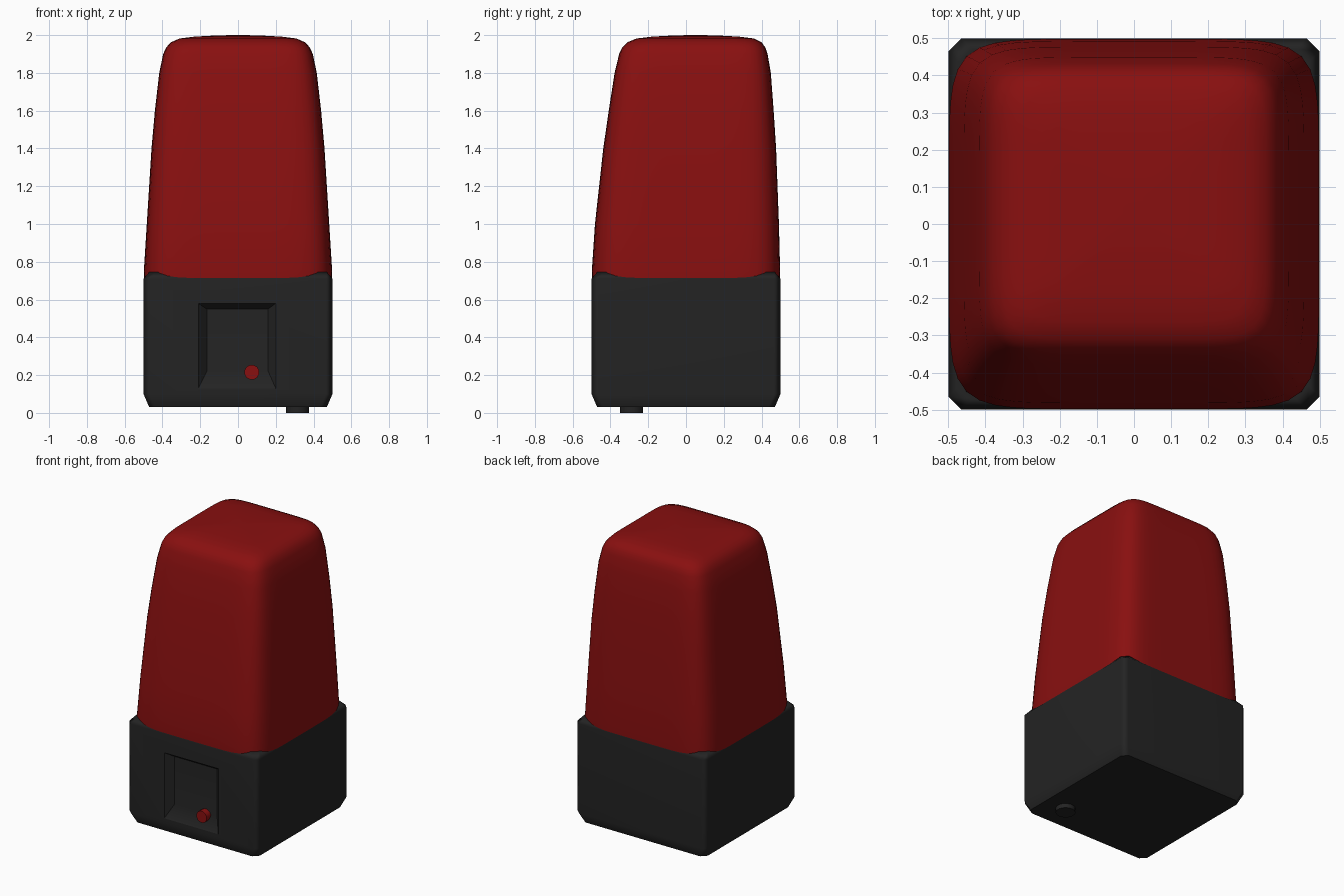
import bpy, bmesh, math

if "Cube" in bpy.data.objects:
    bpy.data.objects.remove(bpy.data.objects["Cube"])


def material(name, rgb):
    m = bpy.data.materials.new(name)
    m.diffuse_color = (*rgb, 1)
    m.use_nodes = True
    m.node_tree.nodes["Principled BSDF"].inputs["Base Color"].default_value = m.diffuse_color
    return m


RED = material("deep red", (0.25, 0.005, 0.005))
BLACK = material("charcoal black", (0.017, 0.017, 0.017))


def loft(name, rings, mat, angle):
    """Skin a stack of equal-length rings and cap both ends."""
    bm = bmesh.new()
    loops = [[bm.verts.new(p) for p in r] for r in rings]
    n = len(loops[0])
    for a, b in zip(loops, loops[1:]):
        for i in range(n):
            j = (i + 1) % n
            bm.faces.new((a[i], a[j], b[j], b[i]))
    bm.faces.new(loops[0][::-1])
    bm.faces.new(loops[-1])
    bmesh.ops.recalc_face_normals(bm, faces=bm.faces)
    me = bpy.data.meshes.new(name)
    bm.to_mesh(me)
    bm.free()
    ob = bpy.data.objects.new(name, me)
    bpy.context.collection.objects.link(ob)
    me.materials.append(mat)
    bpy.ops.object.select_all(action='DESELECT')
    ob.select_set(True)
    bpy.context.view_layer.objects.active = ob
    bpy.ops.object.shade_smooth_by_angle(angle=math.radians(angle))
    return ob


def octagon(h, c, z):
    k = h - c
    return [(k, -h, z), (h, -k, z), (h, k, z), (k, h, z),
            (-k, h, z), (-h, k, z), (-h, -k, z), (-k, -h, z)]


def rounded_square(hx, front, back, z, n=7, count=96):
    cy, hy = (front + back) / 2, (back - front) / 2
    pts = []
    for i in range(count):
        # Spread the points evenly along the square, then round the corners
        t = 2 * math.pi * i / count
        c, s = math.cos(t), math.sin(t)
        r = (abs(c) ** n + abs(s) ** n) ** (-1 / n)
        pts.append((hx * r * c, cy + hy * r * s, z))
    return pts


def rect(x0, x1, z0, z1, y):
    return [(x0, y, z0), (x1, y, z0), (x1, y, z1), (x0, y, z1)]


def disc(x, y, z, r, axis, count):
    pts = []
    for i in range(count):
        t = 2 * math.pi * (i + 0.5) / count
        a, b = r * math.cos(t), r * math.sin(t)
        pts.append((x + a, y + b, z) if axis == 'Z' else (x + a, y, z + b))
    return pts


# Black base with chamfered edges
base = loft("base", [octagon(0.47, 0.035, 0.03), octagon(0.5, 0.035, 0.10),
                     octagon(0.5, 0.035, 0.71), octagon(0.47, 0.035, 0.745)],
            BLACK, 50)

# Recessed front panel with sloping walls
cutter = loft("panel_cutter", [rect(-0.21, 0.20, 0.13, 0.58, -0.52),
                               rect(-0.21, 0.20, 0.13, 0.58, -0.50),
                               rect(-0.165, 0.16, 0.22, 0.55, -0.455)], BLACK, 30)
cutter.hide_render = True
cutter.hide_set(True)
cut = base.modifiers.new("panel recess", 'BOOLEAN')
cut.object = cutter
cut.solver = 'EXACT'
base.modifiers.new("even shading", 'WEIGHTED_NORMAL').keep_sharp = True

# Red tapered hood: half width, front y, back y, height
hood = [(0.496, -0.496, 0.496, 0.70), (0.498, -0.498, 0.498, 0.76),
        (0.483, -0.482, 0.492, 1.0), (0.458, -0.438, 0.477, 1.4),
        (0.440, -0.409, 0.464, 1.6), (0.417, -0.378, 0.449, 1.8),
        (0.396, -0.354, 0.432, 1.9), (0.380, -0.338, 0.420, 1.935),
        (0.355, -0.310, 0.400, 1.962), (0.31, -0.262, 0.360, 1.982),
        (0.23, -0.18, 0.28, 1.992), (0.12, -0.07, 0.17, 1.998),
        (0.03, 0.02, 0.08, 2.0)]
loft("hood", [rounded_square(*h) for h in hood], RED, 60)

# Red indicator button and small foot
loft("button", [disc(0.073, y, 0.215, 0.04, 'Y', 12) for y in (-0.44, -0.5)], RED, 40)
loft("foot", [disc(0.315, -0.288, z, 0.062, 'Z', 16) for z in (0, 0.04)], BLACK, 40)
